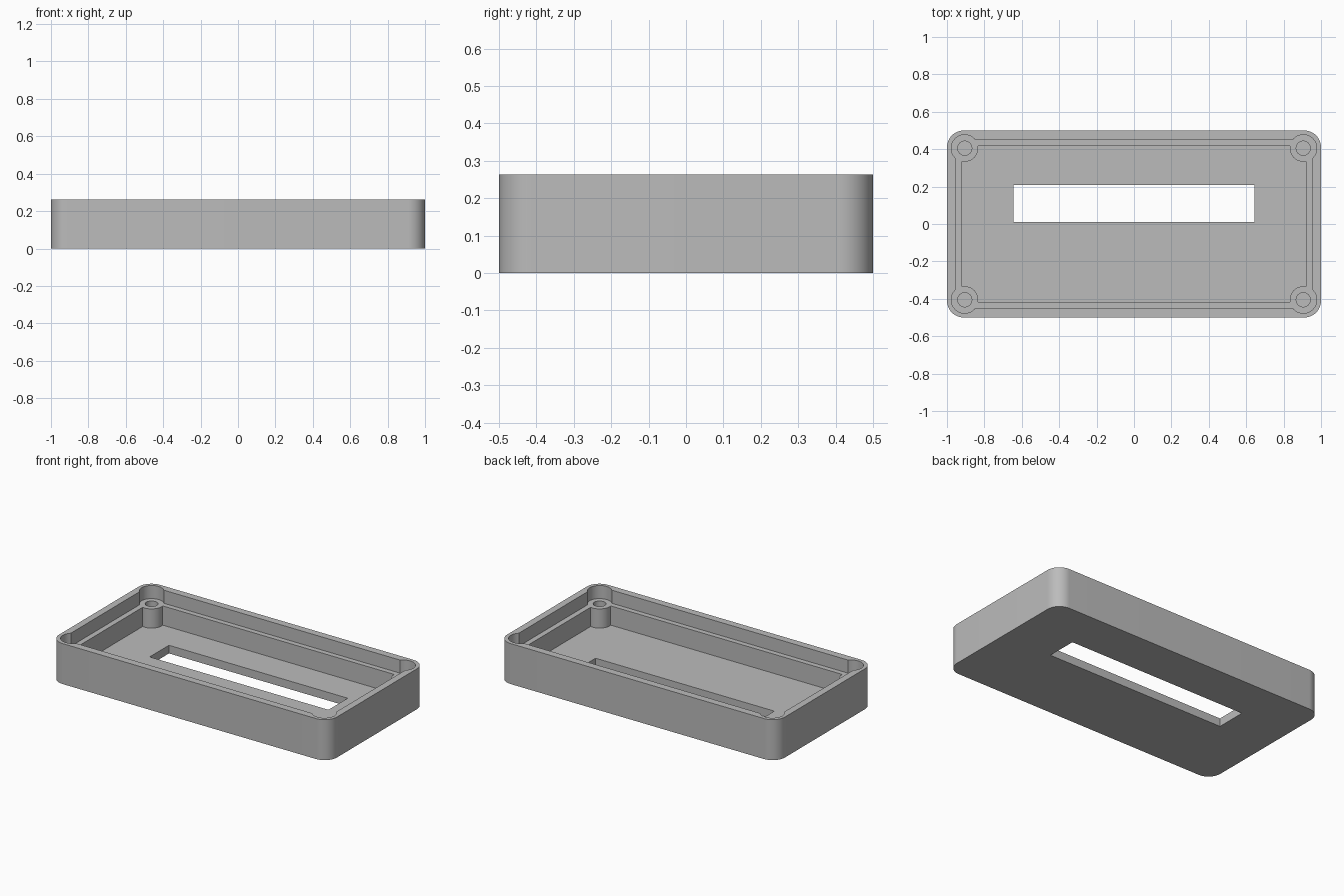
import bpy, bmesh, math

if "Cube" in bpy.data.objects:
    bpy.data.objects.remove(bpy.data.objects["Cube"], do_unlink=True)

HEIGHT, FLOOR, LEDGE = 0.263, 0.053, 0.178
POST_X, POST_Y, POST_R, HOLE_R = 0.905, 0.405, 0.072, 0.038
CORNERS = [(1, 1), (-1, 1), (-1, -1), (1, -1)]

grey = bpy.data.materials.new("light_grey")
grey.use_nodes = True
colour = (0.5, 0.5, 0.5, 1)
grey.diffuse_color = colour
grey.node_tree.nodes["Principled BSDF"].inputs["Base Color"].default_value = colour


def prism(name, outline, z0, z1):
    """Extrude a counter-clockwise outline from z0 up to z1."""
    bm = bmesh.new()
    face = bm.faces.new([bm.verts.new((x, y, z0)) for x, y in outline])
    grown = bmesh.ops.extrude_face_region(bm, geom=[face])["geom"]
    verts = [g for g in grown if isinstance(g, bmesh.types.BMVert)]
    bmesh.ops.translate(bm, verts=verts, vec=(0, 0, z1 - z0))
    bmesh.ops.recalc_face_normals(bm, faces=bm.faces)
    mesh = bpy.data.meshes.new(name)
    bm.to_mesh(mesh)
    bm.free()
    mesh.materials.append(grey)
    obj = bpy.data.objects.new(name, mesh)
    bpy.context.collection.objects.link(obj)
    return obj


def arc(cx, cy, r, start, end, steps):
    return [(cx + r * math.cos(start + (end - start) * i / steps),
             cy + r * math.sin(start + (end - start) * i / steps))
            for i in range(steps + 1)]


def four_corners(corner):
    """Mirror the +x +y corner points into a closed outline."""
    points = []
    for sx, sy in CORNERS:
        part = [(sx * x, sy * y) for x, y in corner]
        points += part if sx * sy > 0 else part[::-1]
    return points


def post_corner(half_x, half_y, bite):
    """Arc around the post centre: bulging outward, or biting inward."""
    dx, dy = half_x - POST_X, half_y - POST_Y
    start = -math.acos(dx / POST_R)
    end = math.pi - math.asin(dy / POST_R)
    if bite:
        end -= 2 * math.pi
    return arc(POST_X, POST_Y, POST_R, start, end, 32)


def rectangle(x0, x1, y0, y1):
    return [(x0, y0), (x1, y0), (x1, y1), (x0, y1)]


# Outer body with rounded vertical corners
R = 0.09
body = prism("case_shell",
             four_corners(arc(1 - R, 0.5 - R, R, 0, math.pi / 2, 16)), 0, HEIGHT)

# Lid recess, main cavity around the posts, display slot, screw holes
above = HEIGHT + 0.1
cutters = [
    prism("lid_recess", four_corners(post_corner(0.955, 0.452, False)), LEDGE, above),
    prism("main_cavity", four_corners(post_corner(0.92, 0.418, True)), FLOOR, above),
    prism("display_slot", rectangle(-0.643, 0.643, 0.011, 0.209), -0.1, above),
]
for sx, sy in CORNERS:
    ring = arc(sx * POST_X, sy * POST_Y, HOLE_R, 0, 2 * math.pi, 32)[:-1]
    cutters.append(prism("screw_hole", ring, FLOOR, above))

bpy.ops.object.select_all(action='DESELECT')
bpy.context.view_layer.objects.active = body
body.select_set(True)
for cutter in cutters:
    cutter.hide_render = True
    mod = body.modifiers.new(cutter.name, 'BOOLEAN')
    mod.operation = 'DIFFERENCE'
    mod.solver = 'EXACT'
    mod.object = cutter
    bpy.ops.object.modifier_apply(modifier=mod.name)
    bpy.data.objects.remove(cutter, do_unlink=True)

bpy.ops.object.shade_smooth_by_angle(angle=math.radians(30))
